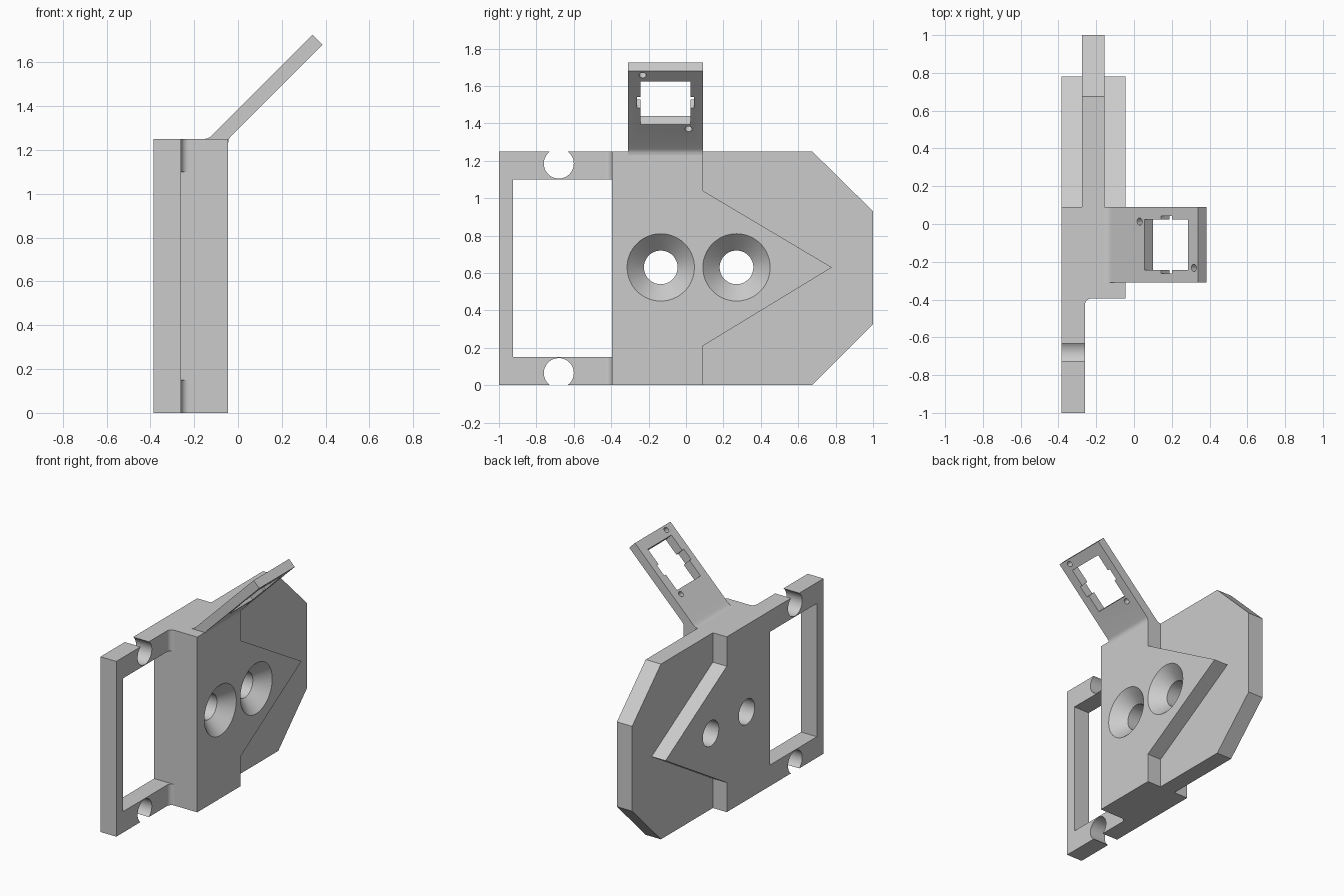
import bpy, bmesh, math
from mathutils import Matrix, Vector

if "Cube" in bpy.data.objects:
    bpy.data.objects.remove(bpy.data.objects["Cube"])

grey = bpy.data.materials.new("plain grey")
grey.use_nodes = True
grey.diffuse_color = (0.6, 0.6, 0.6, 1)
grey.node_tree.nodes["Principled BSDF"].inputs["Base Color"].default_value = grey.diffuse_color


def finish(name, bm):
    bmesh.ops.recalc_face_normals(bm, faces=bm.faces)
    mesh = bpy.data.meshes.new(name)
    bm.to_mesh(mesh)
    bm.free()
    mesh.materials.append(grey)
    ob = bpy.data.objects.new(name, mesh)
    bpy.context.collection.objects.link(ob)
    return ob


def prism(name, points, low, high, axis):
    """Extrude a flat outline along the given axis (0 x, 1 y, 2 z)."""
    bm = bmesh.new()
    ends = []
    for h in (low, high):
        ring = []
        for p in points:
            co = list(p)
            co.insert(axis, h)
            ring.append(bm.verts.new(co))
        ends.append(ring)
        bm.faces.new(ring)
    for i in range(len(points)):
        j = (i + 1) % len(points)
        bm.faces.new((ends[0][i], ends[0][j], ends[1][j], ends[1][i]))
    return finish(name, bm)


def lathe(name, profile, centre, tilt=0, sides=64):
    """Revolve (distance, radius) pairs about an x axis tilted around y."""
    bm = bmesh.new()
    place = Matrix.Translation(centre) @ Matrix.Rotation(tilt, 4, 'Y')
    turns = [2 * math.pi * i / sides for i in range(sides)]
    rings = [[bm.verts.new(place @ Vector((d, r * math.cos(a), r * math.sin(a)))) for a in turns]
             for d, r in profile]
    for a, b in zip(rings, rings[1:]):
        for i in range(sides):
            j = (i + 1) % sides
            bm.faces.new((a[i], a[j], b[j], b[i]))
    bm.faces.new(rings[0])
    bm.faces.new(rings[-1])
    return finish(name, bm)


def rect(a0, a1, b0, b1):
    return [(a0, b0), (a1, b0), (a1, b1), (a0, b1)]


def cut(ob, cutters):
    bpy.context.view_layer.objects.active = ob
    for c in cutters:
        mod = ob.modifiers.new("cut", 'BOOLEAN')
        mod.operation, mod.solver, mod.object = 'DIFFERENCE', 'EXACT', c
        bpy.ops.object.modifier_apply(modifier=mod.name)


TOP, MID = 1.25, 0.63
BACK, FACE, FRAME_FACE = -0.385, -0.045, -0.26
BLOCK_FRONT, BLOCK_REAR = -0.395, 0.09

# Thick block ending in an arrow point
block = prism("arrow_block", [
    (BLOCK_FRONT, 0), (BLOCK_REAR, 0), (BLOCK_REAR, 0.21), (0.78, MID),
    (BLOCK_REAR, 1.04), (BLOCK_REAR, TOP), (BLOCK_FRONT, TOP)], BACK, FACE, 0)

# Thin rear plate with clipped corners
plate = prism("rear_plate", [
    (BLOCK_REAR, 0), (0.675, 0), (1, 0.325), (1, 0.93), (0.675, TOP), (BLOCK_REAR, TOP)],
    -0.275, -0.155, 0)

# Countersunk screw holes through block and plate
sinks = [lathe("countersink_cutter", [(-0.5, 0.09), (-0.09, 0.09), (0.01, 0.19)], (FACE, y, MID))
         for y in (-0.135, 0.27)]
cut(block, sinks)
cut(plate, sinks[1:])

# Open front frame with round notches in both bars
frame = prism("front_frame", rect(-1, BLOCK_FRONT, 0, TOP), BACK, FRAME_FACE, 0)
frame_cutters = [prism("frame_window_cutter", rect(-0.925, -0.3, 0.15, 1.1), -0.6, 0, 0)]
frame_cutters += [lathe("notch_cutter", [(-0.3, 0.08), (0.3, 0.08)], (-0.32, -0.68, z))
                  for z in (0.065, TOP - 0.065)]
cut(frame, frame_cutters)

# Rounded inside corners where the frame bars meet the block
R = 0.035
arc = [(FRAME_FACE + R - R * math.cos(a), BLOCK_FRONT - R + R * math.sin(a))
       for a in (math.pi / 2 * i / 8 for i in range(9))]
fillets = [prism(name, [(FRAME_FACE, BLOCK_FRONT)] + arc, low, high, 2)
           for name, low, high in (("lower_fillet", 0, 0.15), ("upper_fillet", 1.1, TOP))]

# Sloping arm with softened roots
RISE = 1.385
arm = prism("sloping_arm", [
    (-0.155, TOP), (-0.14, 1.252), (-0.125, 1.261), (-0.11, 1.275),
    (0.34, 1.725), (0.385, 1.68), (-0.03, 1.265), (-0.038, 1.255),
    (-0.043, 1.245), (FACE, 1.23)], -0.31, BLOCK_REAR, 1)


def slot(x0, x1, y0, y1):
    """Square cutter running at right angles through the arm."""
    pts = [(x + d, x + RISE - d) for x, d in ((x0, -0.1), (x1, -0.1), (x1, 0.1), (x0, 0.1))]
    return prism("slot_cutter", pts, y0, y1, 1)


# Arm window, side clip notches and two small screw holes
arm_cutters = [slot(0.055, 0.285, -0.243, 0.023), slot(0.143, 0.2, -0.262, 0.042)]
arm_cutters += [lathe("pin_cutter", [(-0.1, 0.019), (0.1, 0.019)], (x, y, x + RISE),
                      math.radians(-135), 24)
                for x, y in ((0.03, 0.013), (0.317, -0.232))]
cut(arm, arm_cutters)

for c in sinks + frame_cutters + arm_cutters:
    bpy.data.objects.remove(c)

# Smooth the round surfaces, keep the edges crisp
for ob in bpy.context.selected_objects:
    ob.select_set(False)
for ob in [block, plate, frame, arm] + fillets:
    ob.select_set(True)
    bpy.context.view_layer.objects.active = ob
bpy.ops.object.shade_smooth_by_angle(angle=math.radians(25))
